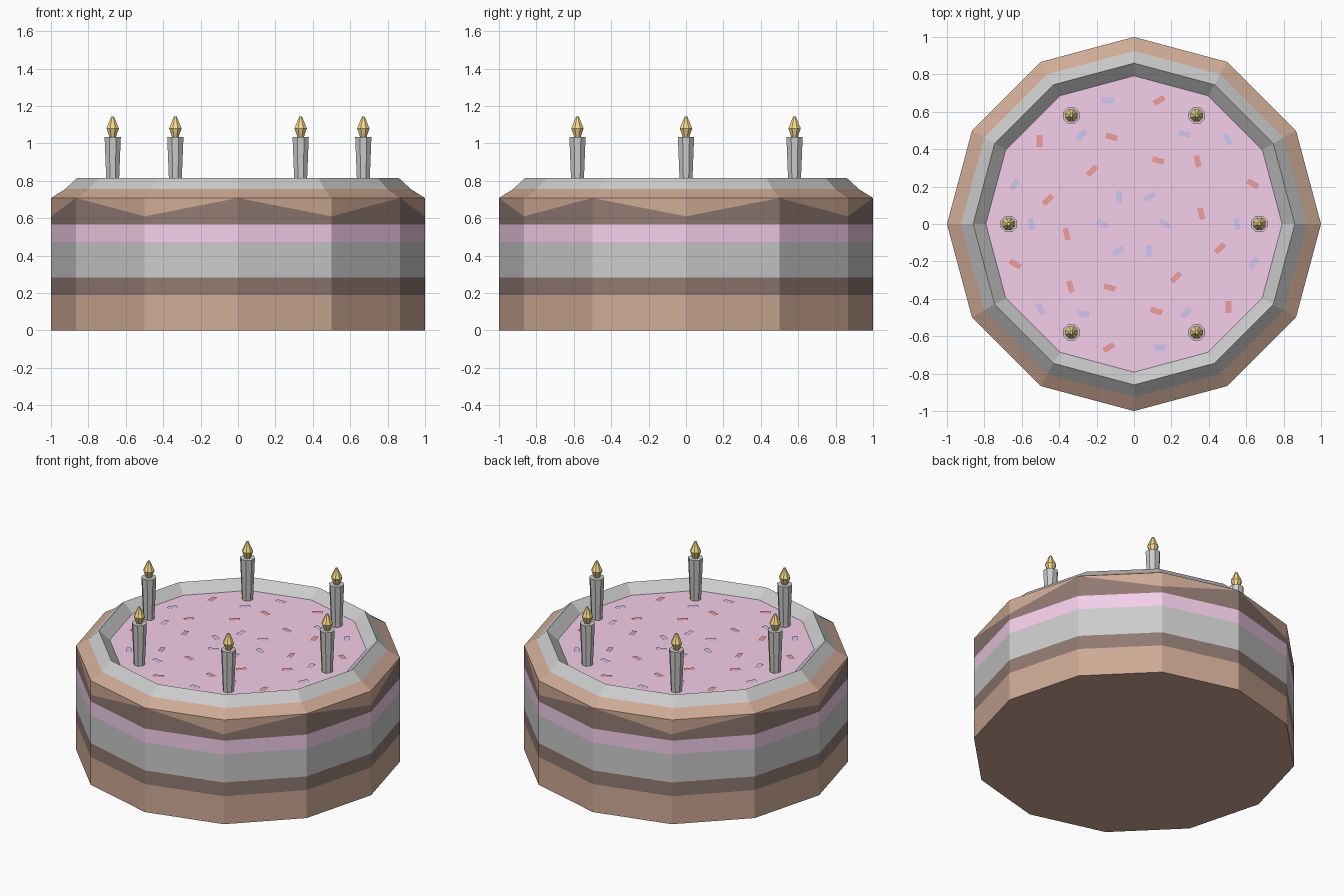
import bpy, bmesh, math
from mathutils import Vector, Matrix

if "Cube" in bpy.data.objects:
    bpy.data.objects.remove(bpy.data.objects["Cube"])


def material(name, r, g, b):
    m = bpy.data.materials.new(name)
    m.diffuse_color = (r, g, b, 1)
    m.use_nodes = True
    m.node_tree.nodes["Principled BSDF"].inputs["Base Color"].default_value = m.diffuse_color
    return m


BROWN = material("sponge_brown", 0.62, 0.40, 0.30)
DARK = material("chocolate", 0.28, 0.195, 0.17)
PINK = material("pink_icing", 0.91, 0.62, 0.82)
GOLD = material("flame_gold", 0.94, 0.71, 0.27)
RED = material("red_sugar", 0.86, 0.34, 0.33)
BLUE = material("blue_sugar", 0.63, 0.57, 0.89)


def finish(name, bm, mat):
    mesh = bpy.data.meshes.new(name)
    bm.to_mesh(mesh)
    bm.free()
    if mat:
        mesh.materials.append(mat)
    ob = bpy.data.objects.new(name, mesh)
    bpy.context.collection.objects.link(ob)
    return ob


def loft(name, profile, mat=None, sides=12, at=(0, 0), turn=0.0, caps=""):
    """Sweep (radius, z) rings around z; z may be an (even, odd) pair for a zigzag."""
    bm = bmesh.new()
    rings = []
    for r, z in profile:
        zs = z if isinstance(z, tuple) else (z, z)
        ring = []
        for k in range(sides):
            a = turn + 2 * math.pi * k / sides
            ring.append(bm.verts.new((at[0] + r * math.cos(a), at[1] + r * math.sin(a), zs[k % 2])))
        rings.append(ring)
    for lo, hi in zip(rings, rings[1:]):
        for k in range(sides):
            n = (k + 1) % sides
            bm.faces.new((lo[k], lo[n], hi[n], hi[k]))
    if "b" in caps:
        bm.faces.new(rings[0][::-1])
    if "t" in caps:
        bm.faces.new(rings[-1])
    bmesh.ops.remove_doubles(bm, verts=bm.verts, dist=1e-4)
    return finish(name, bm, mat)


# Cake layers, bottom to top
ZIG = (0.61, 0.708)
loft("bottom_sponge", [(1, 0), (1, 0.19)], BROWN, caps="b")
loft("lower_chocolate_layer", [(1, 0.19), (1, 0.283)], DARK)
loft("cream_layer", [(1, 0.283), (1, 0.473)])
loft("pink_layer", [(1, 0.473), (1, 0.567)], PINK)
loft("upper_chocolate_layer", [(1, 0.567), (1, ZIG)], DARK)
loft("top_sponge", [(1, ZIG), (1, 0.708), (0.925, 0.755)], BROWN)

# Raised cream rim and the pink icing inside it
loft("cream_rim", [(0.925, 0.755), (0.86, 0.815), (0.792, 0.755)])
loft("icing_top", [(0.792, 0.755)], PINK, caps="t")

# Six candles with flames
for i in range(6):
    a = i * math.pi / 3
    spot = (0.67 * math.cos(a), 0.67 * math.sin(a))
    loft(f"candle_{i + 1}", [(0.035, 0.753), (0.047, 1.035)], None, 8, spot, math.pi / 8, "bt")
    loft(f"flame_{i + 1}", [(0.019, 1.035), (0.036, 1.08), (0.008, 1.143)], GOLD, 8, spot, math.pi / 8, "bt")


def sprinkles(name, spots, mat):
    """Flat sugar strips, each repeated by a half turn about the centre."""
    bm = bmesh.new()
    for x, y, deg in spots:
        rot = Matrix.Rotation(math.radians(deg), 4, "Z")
        for s in (1, -1):
            c = Vector((s * x, s * y, 0.759))
            bm.faces.new([bm.verts.new(c + rot @ Vector((u * 0.032, v * 0.015, 0)))
                          for u, v in ((-1, -1), (1, -1), (1, 1), (-1, 1))])
    return finish(name, bm, mat)


# Sprinkles: x, y, heading in degrees
sprinkles("blue_sprinkles", [
    (-0.14, 0.66, 0), (-0.28, 0.475, 45), (0.27, 0.48, -12), (0.5, 0.455, -58),
    (-0.64, 0.21, 60), (-0.08, 0.145, 90), (0.085, 0.145, 30), (0.167, 0, -30),
    (-0.55, 0, -80)], BLUE)
sprinkles("red_sprinkles", [
    (0.135, 0.66, 30), (-0.12, 0.465, -15), (-0.505, 0.445, 90), (0.13, 0.34, -15),
    (0.34, 0.335, -75), (-0.225, 0.285, 45), (0.635, 0.215, -30), (-0.46, 0.13, 45),
    (0.36, 0.055, -75)], RED)
